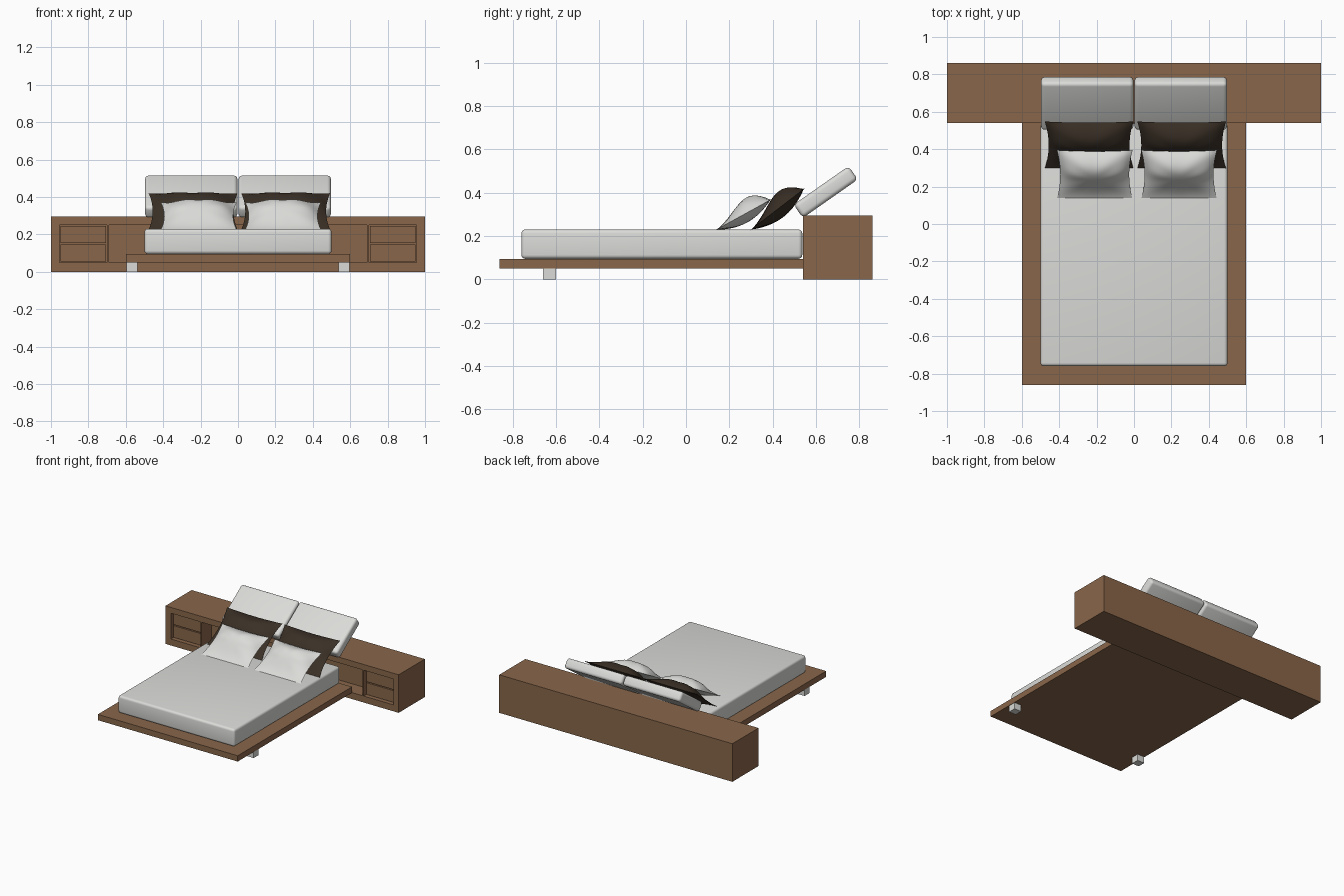
import bpy, math
from mathutils import Matrix, Vector

if "Cube" in bpy.data.objects:
    bpy.data.objects.remove(bpy.data.objects["Cube"])


def material(name, rgb):
    m = bpy.data.materials.new(name)
    m.diffuse_color = (*rgb, 1)
    m.use_nodes = True
    m.node_tree.nodes["Principled BSDF"].inputs["Base Color"].default_value = m.diffuse_color
    return m


WOOD = material("walnut wood", (0.25, 0.133, 0.068))
FABRIC = material("off white fabric", (0.71, 0.71, 0.69))
DARK = material("dark brown fabric", (0.042, 0.029, 0.019))


def mesh_object(name, verts, faces, mat):
    me = bpy.data.meshes.new(name)
    me.from_pydata(verts, [], faces)
    me.materials.append(mat)
    ob = bpy.data.objects.new(name, me)
    bpy.context.collection.objects.link(ob)
    return ob


def activate(ob):
    bpy.ops.object.select_all(action='DESELECT')
    ob.select_set(True)
    bpy.context.view_layer.objects.active = ob


def box(name, x, y, z, mat, bevel=0):
    verts = [(a, b, c) for a in x for b in y for c in z]
    faces = [(0, 1, 3, 2), (4, 6, 7, 5), (0, 4, 5, 1),
             (2, 3, 7, 6), (0, 2, 6, 4), (1, 5, 7, 3)]
    ob = mesh_object(name, verts, faces, mat)
    if bevel:
        b = ob.modifiers.new("rounding", 'BEVEL')
        b.width, b.segments = bevel, 4
        activate(ob)
        bpy.ops.object.modifier_apply(modifier=b.name)
        bpy.ops.object.shade_smooth_by_angle(angle=math.radians(40))
    return ob


def cut(target, x, y, z):
    cutter = box("cutter", x, y, z, WOOD)
    cutter.hide_render = True
    b = target.modifiers.new("cut", 'BOOLEAN')
    b.operation, b.solver, b.object = 'DIFFERENCE', 'EXACT', cutter
    activate(target)
    bpy.ops.object.modifier_apply(modifier=b.name)
    bpy.data.objects.remove(cutter)


def pillow(name, cx, low, high, width, front, back, mat, n=20):
    """Pinched, creased pillow leaning from its low edge to its high edge (y, z)."""
    low, high = Vector((0, *low)), Vector((0, *high))
    along = high - low
    normal = Vector((0, -along.z, along.y)).normalized()
    verts, faces = [], []
    for thick, k in ((front, 1.75), (-back, 1.0)):
        base = len(verts)
        for j in range(n + 1):
            for i in range(n + 1):
                u, s = 2 * i / n - 1, j / n
                v = 2 * s - 1
                x = u * width / 2 * (1 - 0.09 * (1 - v * v))
                t = 0.5 + v / 2 * (1 - 0.05 * (1 - u * u))
                puff = (1 - abs(u) ** 3) * max(0, math.sin(math.pi * s ** k)) ** 0.9
                crease = 1 + 0.10 * math.sin(7 * math.atan2(v, u + 0.01)) * min(1, u * u + v * v)
                p = low + along * t + normal * (thick * puff * crease)
                verts.append((cx + x, p.y, p.z))
        for j in range(n):
            for i in range(n):
                a = base + j * (n + 1) + i
                f = (a, a + 1, a + n + 2, a + n + 1)
                faces.append(f if thick > 0 else f[::-1])
    ob = mesh_object(name, verts, faces, mat)
    activate(ob)
    bpy.ops.object.mode_set(mode='EDIT')
    bpy.ops.mesh.select_all(action='SELECT')
    bpy.ops.mesh.remove_doubles(threshold=0.0002)
    bpy.ops.object.mode_set(mode='OBJECT')
    bpy.ops.object.shade_smooth_by_angle(angle=math.radians(50))
    return ob


# Long headboard cabinet with a central recess and a drawer niche at each end
cabinet = box("headboard_cabinet", (-1, 1), (0.54, 0.86), (0, 0.295), WOOD)
cut(cabinet, (-0.69, 0.69), (0.4, 0.66), (0.05, 0.25))
for side, x in (("left", (-0.955, -0.70)), ("right", (0.70, 0.955))):
    cut(cabinet, x, (0.4, 0.58), (0.05, 0.25))
    for level, z in (("lower", (0.055, 0.146)), ("upper", (0.154, 0.245))):
        box(f"{side}_{level}_drawer", (x[0] + 0.005, x[1] - 0.005),
            (0.565, 0.58), z, WOOD)

# Platform, feet and mattress
box("bed_platform", (-0.6, 0.6), (-0.86, 0.54), (0.05, 0.095), WOOD)
for side, x in (("left", (-0.597, -0.537)), ("right", (0.537, 0.597))):
    box(f"{side}_foot", x, (-0.66, -0.60), (0, 0.05), FABRIC)
box("mattress", (-0.5, 0.5), (-0.76, 0.537), (0.095, 0.23), FABRIC, 0.018)

# Leaning back cushions and two layers of pillows
for side, s, brown_x, white_x in (("left", -1, -0.240, -0.210),
                                  ("right", 1, 0.255, 0.241)):
    c = box(f"{side}_back_cushion", (-0.247, 0.247), (-0.155, 0.155),
            (-0.0375, 0.0375), FABRIC, 0.02)
    c.matrix_world = (Matrix.Translation((s * 0.25, 0.645, 0.403))
                      @ Matrix.Rotation(math.radians(35), 4, 'X'))
    pillow(f"{side}_dark_pillow", brown_x, (0.295, 0.226), (0.548, 0.420),
           0.475, 0.062, 0.045, DARK)
    pillow(f"{side}_light_pillow", white_x, (0.133, 0.226), (0.395, 0.370),
           0.405, 0.062, 0.04, FABRIC)
